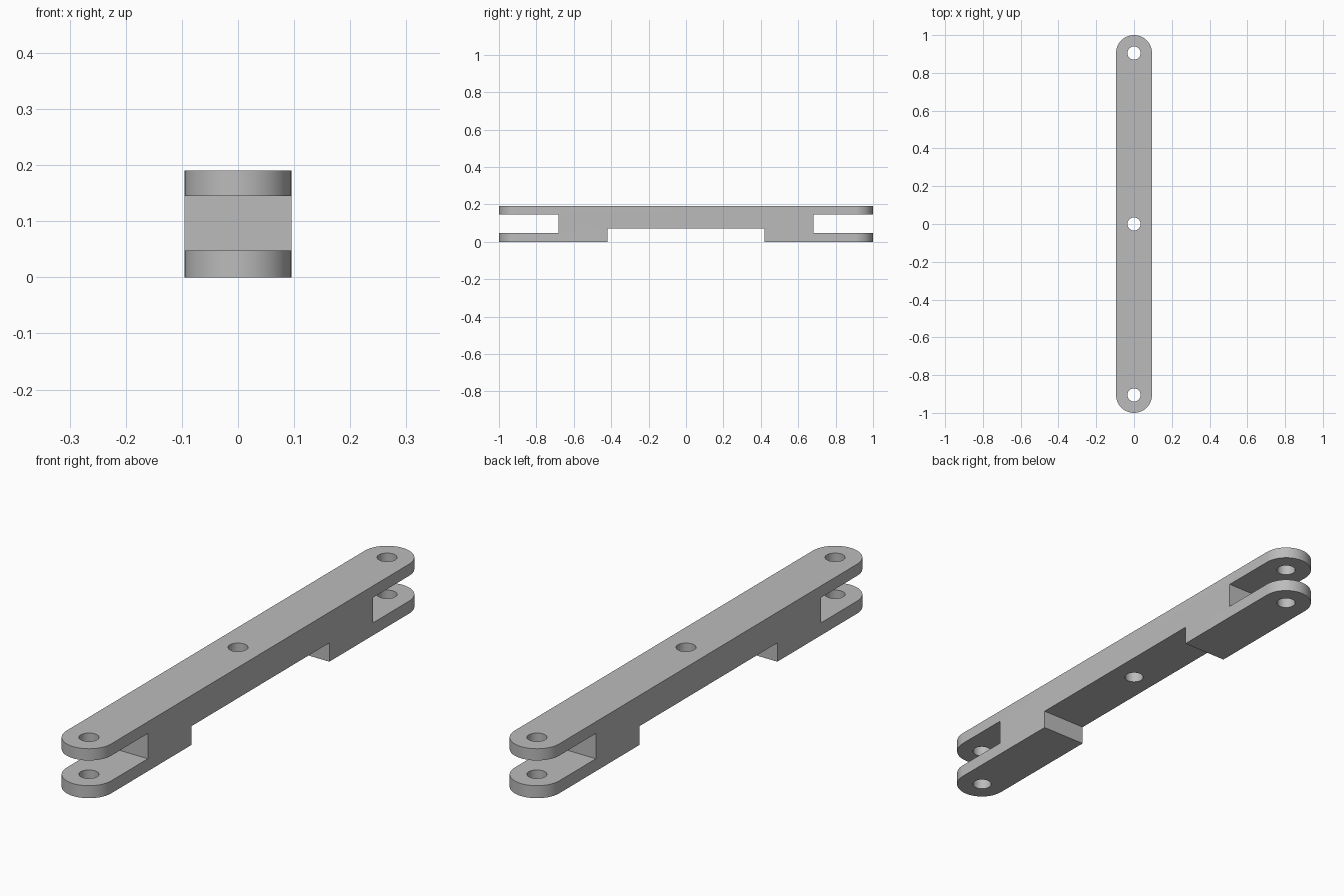
import bpy, bmesh, math

HALF_W, HALF_L, HEIGHT = 0.095, 1.0, 0.19
PIN_Y = HALF_L - HALF_W

if "Cube" in bpy.data.objects:
    bpy.data.objects.remove(bpy.data.objects["Cube"], do_unlink=True)

grey = bpy.data.materials.new("plain grey")
grey.use_nodes = True
colour = (0.5, 0.5, 0.5, 1)
grey.diffuse_color = colour
grey.node_tree.nodes["Principled BSDF"].inputs["Base Color"].default_value = colour


def prism(name, outline, z0, z1):
    """Extrude a closed xy outline from z0 to z1."""
    bm = bmesh.new()
    base = bm.faces.new([bm.verts.new((x, y, z0)) for x, y in outline])
    top = bmesh.ops.extrude_face_region(bm, geom=[base])["geom"]
    bmesh.ops.translate(bm, vec=(0, 0, z1 - z0),
                        verts=[v for v in top if isinstance(v, bmesh.types.BMVert)])
    bmesh.ops.recalc_face_normals(bm, faces=bm.faces)
    mesh = bpy.data.meshes.new(name)
    bm.to_mesh(mesh)
    bm.free()
    obj = bpy.data.objects.new(name, mesh)
    bpy.context.collection.objects.link(obj)
    mesh.materials.append(grey)
    return obj


def arc(radius, cy, start, end, steps):
    angles = [start + (end - start) * i / steps for i in range(steps + 1)]
    return [(radius * math.cos(a), cy + radius * math.sin(a)) for a in angles]


def box(name, y0, y1, z0, z1):
    w = HALF_W * 2
    return prism(name, [(-w, y0), (w, y0), (w, y1), (-w, y1)], z0, z1)


# Bar with rounded ends
bar = prism("link_bar", arc(HALF_W, PIN_Y, 0, math.pi, 32)
            + arc(HALF_W, -PIN_Y, math.pi, 2 * math.pi, 32), 0, HEIGHT)

# Underside recess, fork slots and pin holes
cutters = [box("underside_recess", -0.419, 0.419, -0.1, 0.072),
           box("front_fork_slot", -1.2, -0.683, 0.048, 0.145),
           box("back_fork_slot", 0.683, 1.2, 0.048, 0.145)]
for label, y in (("front", -PIN_Y), ("middle", 0), ("back", PIN_Y)):
    ring = arc(0.035, y, 0, 2 * math.pi, 32)[:-1]
    cutters.append(prism(label + "_pin_hole", ring, -0.1, HEIGHT + 0.1))

bpy.ops.object.select_all(action="DESELECT")
bar.select_set(True)
bpy.context.view_layer.objects.active = bar
for cutter in cutters:
    cutter.hide_render = True
    cut = bar.modifiers.new(cutter.name, "BOOLEAN")
    cut.operation, cut.solver, cut.object = "DIFFERENCE", "EXACT", cutter
    bpy.ops.object.modifier_apply(modifier=cut.name)
    bpy.data.objects.remove(cutter, do_unlink=True)

# Smooth round walls, sharp edges elsewhere
bpy.ops.object.shade_smooth_by_angle(angle=math.radians(30))
